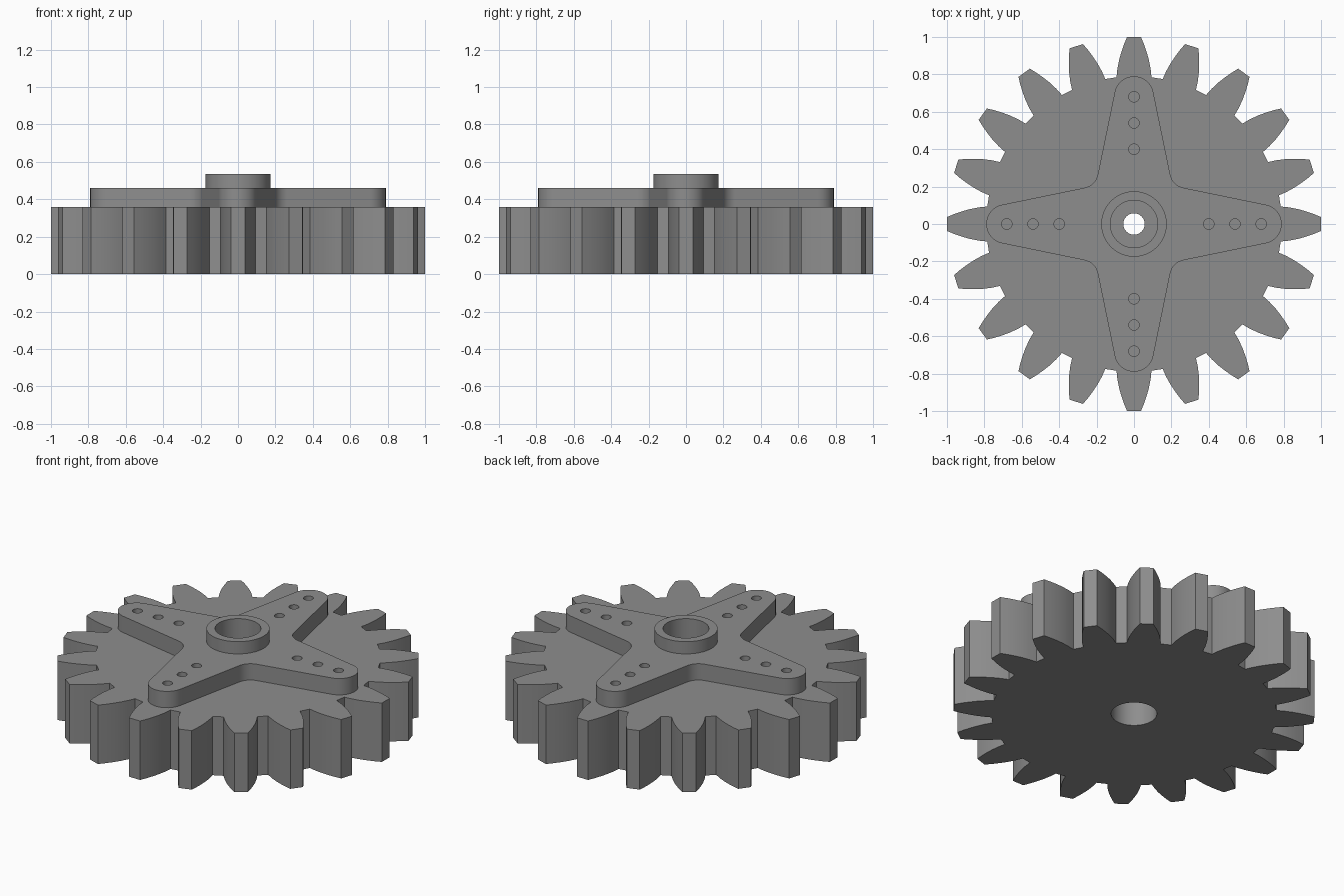
import bpy
import math

if "Cube" in bpy.data.objects:
    bpy.data.objects.remove(bpy.data.objects["Cube"])

GEAR_TOP, ARM_TOP, HUB_TOP = 0.36, 0.46, 0.535
TEETH = 20
BORE = 0.127

grey = bpy.data.materials.new("mid grey")
grey.diffuse_color = (0.27, 0.27, 0.27, 1)
grey.use_nodes = True
grey.node_tree.nodes["Principled BSDF"].inputs["Base Color"].default_value = grey.diffuse_color


def polar(r, deg, cx=0.0, cy=0.0):
    a = math.radians(deg)
    return (cx + r * math.cos(a), cy + r * math.sin(a))


def arc(cx, cy, r, a0, a1, n):
    return [polar(r, a0 + (a1 - a0) * i / n, cx, cy) for i in range(n + 1)]


def circle(r, cx=0.0, cy=0.0, n=48):
    return arc(cx, cy, r, 0, 360, n)[:-1]


def plate(name, loops, z0, z1):
    """Solid plate from an outer outline and any number of hole outlines."""
    curve = bpy.data.curves.new(name, 'CURVE')
    curve.dimensions = '2D'
    curve.fill_mode = 'BOTH'
    curve.extrude = (z1 - z0) / 2
    for loop in loops:
        s = curve.splines.new('POLY')
        s.points.add(len(loop) - 1)
        for p, (x, y) in zip(s.points, loop):
            p.co = (x, y, 0, 1)
        s.use_cyclic_u = True
    obj = bpy.data.objects.new(name, curve)
    bpy.context.collection.objects.link(obj)
    bpy.ops.object.select_all(action='DESELECT')
    obj.select_set(True)
    bpy.context.view_layer.objects.active = obj
    bpy.ops.object.convert(target='MESH')
    obj = bpy.context.object
    obj.name = name
    # weld the caps to the walls
    bpy.ops.object.mode_set(mode='EDIT')
    bpy.ops.mesh.select_all(action='SELECT')
    bpy.ops.mesh.remove_doubles(threshold=0.0001)
    bpy.ops.mesh.normals_make_consistent(inside=False)
    bpy.ops.object.mode_set(mode='OBJECT')
    for v in obj.data.vertices:
        v.co.z += (z0 + z1) / 2
    obj.data.materials.clear()
    obj.data.materials.append(grey)
    bpy.ops.object.shade_smooth_by_angle(angle=math.radians(20))
    return obj


# Toothed wheel: each flank bows outward from root to tip
flank = [(0.79, 6.8), (0.835, 6.1), (0.88, 5.2), (0.92, 4.25), (0.96, 3.25), (1.0, 2.15)]
gear_outline = []
for t in range(TEETH):
    mid = t * 360 / TEETH
    gear_outline += [polar(r, mid - a) for r, a in flank]
    gear_outline += [polar(r, mid + a) for r, a in reversed(flank)]
plate("gear_wheel", [gear_outline, circle(BORE)], 0, GEAR_TOP)

# Four-armed horn: rounded tips, tapered arms, filleted inner corners
horn_outline = []
for k in range(4):
    pts = arc(0, 0.685, 0.105, 12, 168, 16) + arc(-0.282, 0.282, 0.09, -12, -78, 8)
    c, s = round(math.cos(k * math.pi / 2)), round(math.sin(k * math.pi / 2))
    horn_outline += [(c * x - s * y, s * x + c * y) for x, y in pts]
screw_holes = [circle(0.028, *polar(r, 90 * k), n=24)
               for k in range(4) for r in (0.40, 0.54, 0.68)]
plate("four_arm_horn", [horn_outline, circle(BORE)] + screw_holes, GEAR_TOP, ARM_TOP)

# Raised collar around the bore
plate("hub_collar", [circle(0.175), circle(BORE)], ARM_TOP, HUB_TOP)

# Inner shelf with the small centre hole
plate("bore_shelf", [circle(BORE), circle(0.057)], GEAR_TOP, 0.40)
